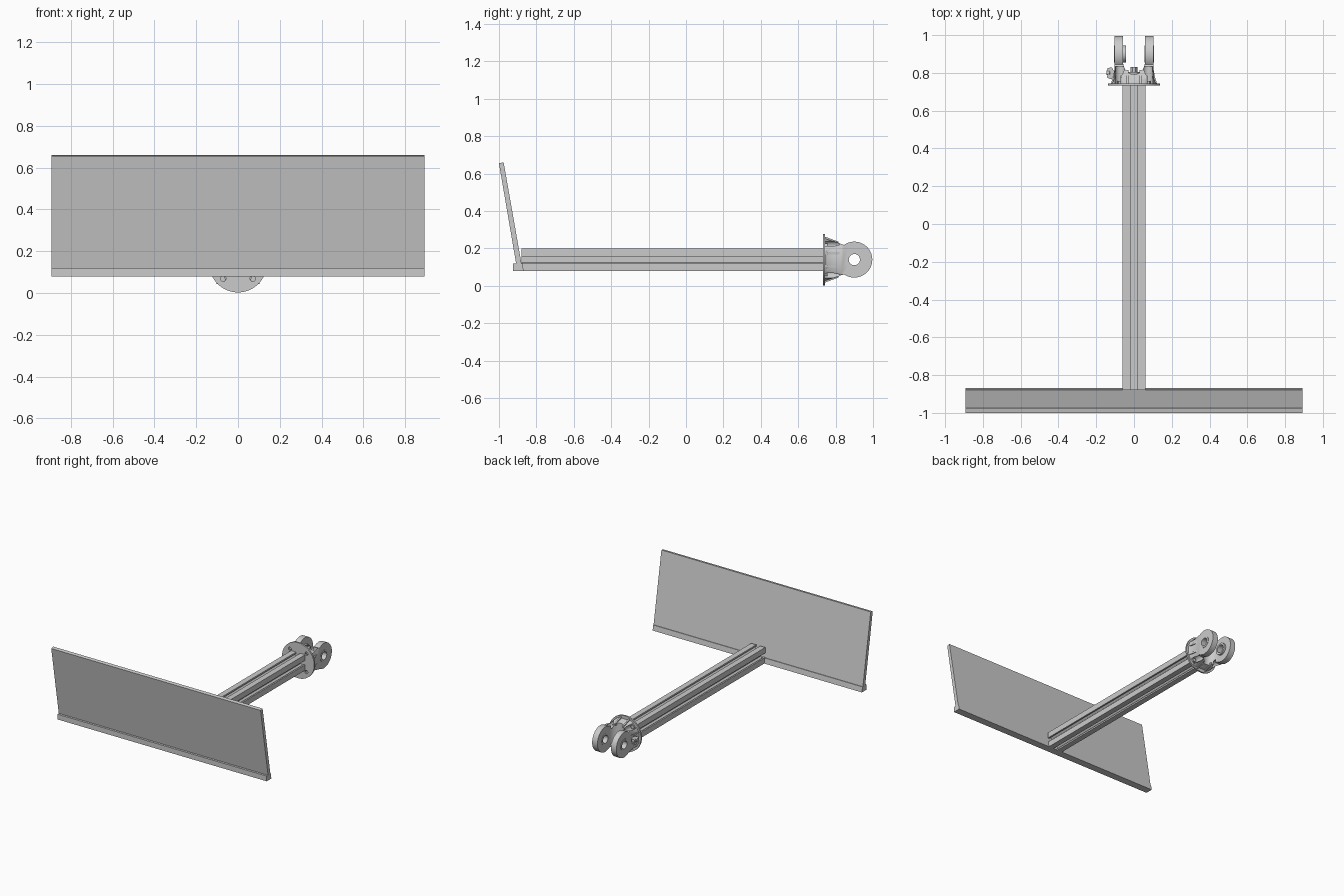
import bpy, bmesh
from math import sin, cos, pi, radians

if "Cube" in bpy.data.objects:
    bpy.data.objects.remove(bpy.data.objects["Cube"])

ZC = 0.14      # height of the arm axis
EYE_Y = 0.90   # pin axis of the clevis


def prism(name, pts, axis, lo, hi):
    """Extrude a 2D outline along an axis; outline uses the other two axes in order."""
    place = {'x': lambda a, b, t: (t, a, b),
             'y': lambda a, b, t: (a, t, b),
             'z': lambda a, b, t: (a, b, t)}[axis]
    bm = bmesh.new()
    v0 = [bm.verts.new(place(a, b, lo)) for a, b in pts]
    v1 = [bm.verts.new(place(a, b, hi)) for a, b in pts]
    bm.faces.new(v0)
    bm.faces.new(v1)
    n = len(pts)
    for i in range(n):
        bm.faces.new((v0[i], v0[(i + 1) % n], v1[(i + 1) % n], v1[i]))
    return finish(name, bm)


def lathe(name, profile, origin, axis='y', n=48):
    """Revolve (radius, offset) points around an axis; a closed loop makes a ring."""
    bm = bmesh.new()
    place = {'x': lambda r, h, a: (h, r * cos(a), r * sin(a)),
             'y': lambda r, h, a: (r * cos(a), h, r * sin(a))}[axis]
    rings = [[bm.verts.new([o + c for o, c in zip(origin, place(r, h, 2 * pi * i / n))])
              for i in range(n)] for r, h in profile]
    for k in range(len(rings)):
        a, b = rings[k], rings[(k + 1) % len(rings)]
        for i in range(n):
            bm.faces.new((a[i], a[(i + 1) % n], b[(i + 1) % n], b[i]))
    return finish(name, bm)


def finish(name, bm):
    bmesh.ops.recalc_face_normals(bm, faces=bm.faces)
    me = bpy.data.meshes.new(name)
    bm.to_mesh(me)
    bm.free()
    ob = bpy.data.objects.new(name, me)
    bpy.context.collection.objects.link(ob)
    return ob


def circle(cx, cy, r, n=32, start=0.0):
    return [(cx + r * cos(start + 2 * pi * i / n), cy + r * sin(start + 2 * pi * i / n))
            for i in range(n)]


def activate(ob):
    bpy.ops.object.select_all(action='DESELECT')
    ob.select_set(True)
    bpy.context.view_layer.objects.active = ob


def boolean(ob, tool, op):
    activate(ob)
    m = ob.modifiers.new("cut", 'BOOLEAN')
    m.operation, m.object, m.solver = op, tool, 'EXACT'
    bpy.ops.object.modifier_apply(modifier=m.name)
    bpy.data.objects.remove(tool, do_unlink=True)


def smooth(ob, bevel=0.0):
    activate(ob)
    if bevel:
        m = ob.modifiers.new("round", 'BEVEL')
        m.width, m.segments, m.limit_method = bevel, 2, 'ANGLE'
        m.angle_limit = radians(40)
    bpy.ops.object.shade_smooth_by_angle(angle=radians(35))


# Tilted blade and its bottom lip
prism("blade_panel", [(-0.902, 0.082), (-0.874, 0.087), (-0.975, 0.66), (-1.0, 0.655)],
      'x', -0.8925, 0.8925)
prism("blade_lip", [(-0.925, 0.08), (-0.868, 0.08), (-0.875, 0.12), (-0.925, 0.12)],
      'x', -0.8925, 0.8925)

# Slotted square arm: one side of the section, turned four times
side = [(0.06, -0.06), (0.06, -0.017), (0.048, -0.017), (0.048, -0.03), (0.04, -0.03),
        (0.024, -0.016), (0.024, 0.016), (0.04, 0.03), (0.048, 0.03), (0.048, 0.017),
        (0.06, 0.017)]
section = []
for q in range(4):
    c, s = round(cos(q * pi / 2)), round(sin(q * pi / 2))
    section += [(a * c - b * s, ZC + a * s + b * c) for a, b in side]
prism("slotted_arm", section, 'y', -0.88, 0.737)

# Mounting flange with four bolt holes
flange = prism("flange", circle(0, ZC, 0.137, 64), 'y', 0.732, 0.744)
bolt_angles = [radians(45 + 90 * i) for i in range(4)]
for a in bolt_angles:
    hole = prism("hole", circle(0.1 * cos(a), ZC + 0.1 * sin(a), 0.013, 20), 'y', 0.7, 0.8)
    boolean(flange, hole, 'DIFFERENCE')
smooth(flange)

# Clevis: U-shaped plan intersected with the eye-shaped side outline and a round base
arc = [(0.058 * cos(-pi * i / 20), 0.86 + 0.068 * sin(-pi * i / 20)) for i in range(21)]
plan = ([(-0.122, 0.742), (0.122, 0.742), (0.110, 0.755), (0.103, 0.78), (0.103, 1.02)]
        + [(0.058, 1.02)] + arc + [(-0.058, 1.02)]
        + [(-0.103, 1.02), (-0.103, 0.78), (-0.110, 0.755)])
clevis = prism("clevis", plan, 'z', ZC - 0.16, ZC + 0.16)
eye = [(EYE_Y + 0.096 * cos(radians(t)), ZC + 0.096 * sin(radians(t)))
       for t in range(-125, 126, 5)]
outline = ([(0.735, ZC - 0.115), (0.82, ZC - 0.088)] + eye
           + [(0.82, ZC + 0.088), (0.735, ZC + 0.115)])
boolean(clevis, prism("eye_outline", outline, 'x', -0.2, 0.2), 'INTERSECT')
waist = lathe("waist", [(0.001, 0.72), (0.125, 0.72), (0.122, 0.78), (0.128, 0.83),
                        (0.15, 0.88), (0.15, 1.05), (0.001, 1.05)], (0, 0, ZC))
boolean(clevis, waist, 'INTERSECT')
boolean(clevis, prism("pin_hole", circle(EYE_Y, ZC, 0.044), 'x', -0.2, 0.2), 'DIFFERENCE')
for a in bolt_angles:
    pocket = prism("pocket", circle(0.104 * cos(a), ZC + 0.104 * sin(a), 0.026, 24),
                   'y', 0.73, 0.835)
    boolean(clevis, pocket, 'DIFFERENCE')
smooth(clevis)

# Bushings in both eyes, the left one reaching further inwards
for name, x0, x1 in (("bushing_left", -0.106, -0.043), ("bushing_right", 0.056, 0.106)):
    smooth(lathe(name, [(0.03, x0), (0.045, x0), (0.045, x1), (0.03, x1)],
                 (0, EYE_Y, ZC), 'x', 32))

# Bolt heads on the flange
for i, a in enumerate(bolt_angles):
    prism(f"flange_bolt_{i + 1}", circle(0.104 * cos(a), ZC + 0.104 * sin(a), 0.015, 6),
          'y', 0.743, 0.757)

# Stiffening ribs on the clevis sides, and top and bottom
for s in (-1, 1):
    for dz in (-0.035, 0.035):
        prism("side_rib", [(s * 0.09, 0.742), (s * 0.122, 0.742), (s * 0.112, 0.775),
                           (s * 0.101, 0.83), (s * 0.09, 0.83)],
              'z', ZC + dz - 0.007, ZC + dz + 0.007)
    for x in (-0.035, 0.035):
        prism("face_rib", [(0.742, ZC + s * 0.09), (0.742, ZC + s * 0.123),
                           (0.815, ZC + s * 0.096), (0.815, ZC + s * 0.08)],
              'x', x - 0.006, x + 0.006)

# Centre bolt in the bottom of the fork
prism("centre_bolt", circle(0, ZC, 0.018, 6), 'y', 0.785, 0.83)
prism("centre_washer", circle(0, ZC, 0.028, 24), 'y', 0.785, 0.806)

# Clamp lever stub on the left of the clevis
smooth(lathe("clamp_stub", [(0.001, -0.145), (0.012, -0.145), (0.014, -0.13), (0.009, -0.125),
                            (0.009, -0.095), (0.001, -0.095)], (0, 0.80, ZC + 0.01), 'x', 20))
prism("clamp_tab", [(-0.142, 0.775), (-0.12, 0.765), (-0.10, 0.80), (-0.118, 0.83),
                    (-0.14, 0.825)], 'z', ZC, ZC + 0.02)
